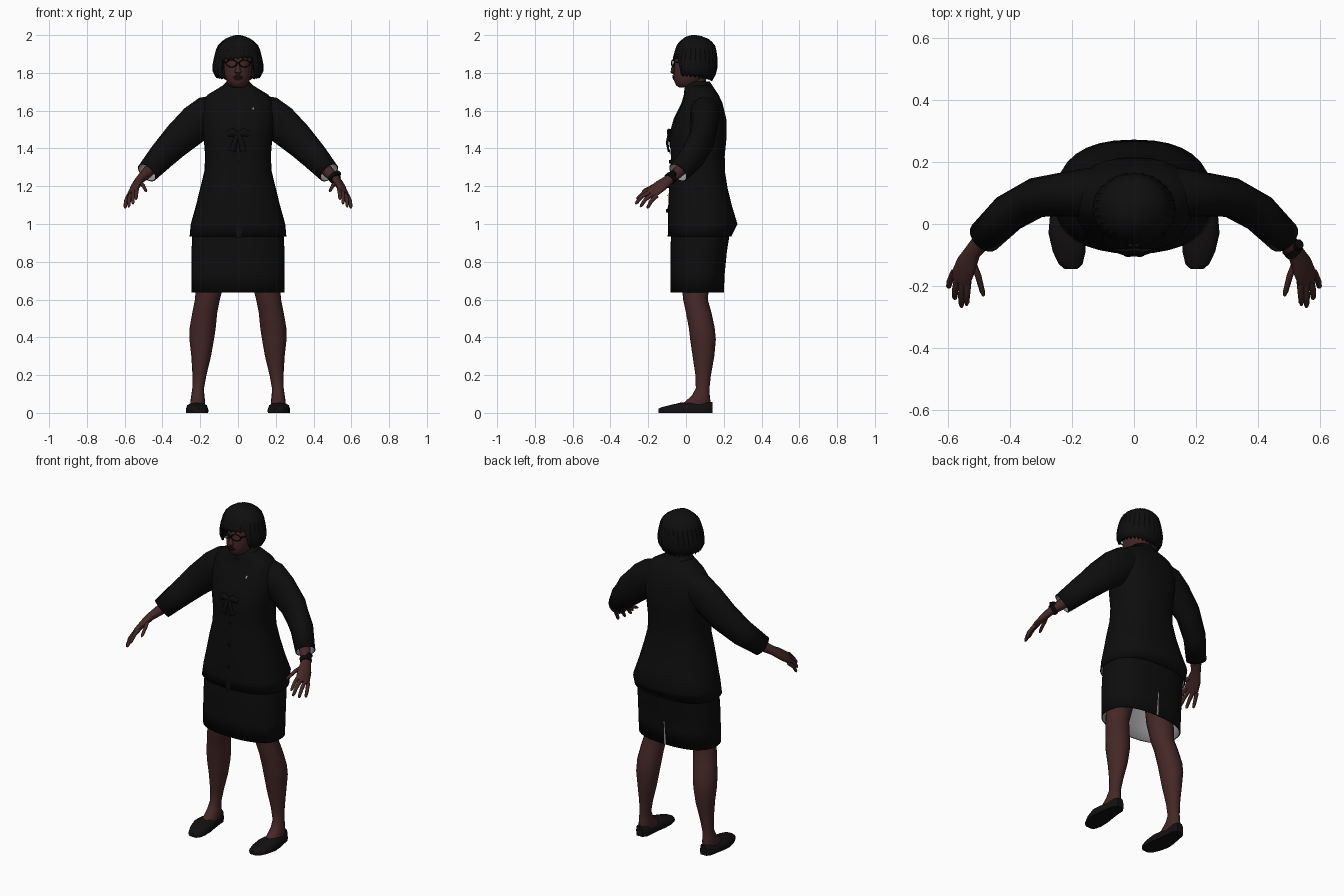
import bpy, bmesh, math
from mathutils import Vector


def material(name, r, g, b):
    m = bpy.data.materials.new(name)
    m.diffuse_color = (r, g, b, 1)
    return m


SKIN = material("dark_brown_skin", 0.058, 0.021, 0.020)
CLOTH = material("black_cloth", 0.004, 0.004, 0.0042)
HAIR = material("black_hair", 0.005, 0.0045, 0.0045)
SHOE = material("black_leather", 0.006, 0.005, 0.005)
LIPS = material("dark_lips", 0.010, 0.003, 0.003)
FRAME = material("black_plastic", 0.003, 0.003, 0.003)
LINING = material("grey_lining", 0.30, 0.30, 0.30)


def skin(name, rings, mat, cap0=True, cap1=True, closed=True, mirror=False, lining=0, angle=50):
    """Bridge equal rings of points into one surface."""
    bm = bmesh.new()
    rows = [[bm.verts.new(p) for p in r] for r in rings]
    n = len(rows[0])
    for a, b in zip(rows, rows[1:]):
        for i in range(n if closed else n - 1):
            j = (i + 1) % n
            bm.faces.new((a[i], a[j], b[j], b[i]))
    if closed and cap0:
        bm.faces.new(rows[0])
    if closed and cap1:
        bm.faces.new(rows[-1])
    bmesh.ops.recalc_face_normals(bm, faces=bm.faces)
    me = bpy.data.meshes.new(name)
    bm.to_mesh(me)
    bm.free()
    ob = bpy.data.objects.new(name, me)
    bpy.context.collection.objects.link(ob)
    me.materials.append(mat)
    bpy.ops.object.select_all(action='DESELECT')
    ob.select_set(True)
    bpy.context.view_layer.objects.active = ob
    bpy.ops.object.shade_smooth_by_angle(angle=math.radians(angle))
    if lining:
        me.materials.append(LINING)
        m = ob.modifiers.new("lining", 'SOLIDIFY')
        m.thickness, m.offset, m.material_offset = lining, -1, 1
    if mirror:
        ob.modifiers.new("mirror", 'MIRROR')
    return ob


def oval(cx, yf, yb, z, hw, n=24, e=2.0):
    """Horizontal superellipse from front edge yf to back edge yb."""
    cy, b, pts = (yf + yb) / 2, (yb - yf) / 2, []
    for i in range(n):
        t = 2 * math.pi * i / n
        s, c = math.sin(t), math.cos(t)
        pts.append(Vector((cx + hw * math.copysign(abs(s) ** (2 / e), s),
                           cy - b * math.copysign(abs(c) ** (2 / e), c), z)))
    return pts


def loft(name, rows, mat, n=24, e=2.0, **kw):
    """rows: (z, centre x, half width, front y, back y)"""
    return skin(name, [oval(cx, yf, yb, z, hw, n, e) for z, cx, hw, yf, yb in rows], mat, **kw)


def tube(name, pts, mat, hint=(0, 0, 1), n=8, **kw):
    """pts: (x, y, z, radius along hint, radius across)"""
    P, rings = [Vector(p[:3]) for p in pts], []
    for i, p in enumerate(pts):
        d = (P[min(i + 1, len(P) - 1)] - P[max(i - 1, 0)]).normalized()
        u = Vector(hint)
        u = (u - d * u.dot(d)).normalized()
        v = d.cross(u)
        rings.append([P[i] + u * p[3] * math.cos(2 * math.pi * k / n)
                      + v * p[4] * math.sin(2 * math.pi * k / n) for k in range(n)])
    return skin(name, rings, mat, **kw)


def sample(rows, z):
    """Interpolate (half width, front y, back y) of rows sorted downwards."""
    for a, b in zip(rows, rows[1:]):
        if b[0] <= z <= a[0]:
            t = (a[0] - z) / (a[0] - b[0])
            return [a[k] + (b[k] - a[k]) * t for k in (2, 3, 4)]
    return rows[-1][2:]


def strip(name, rows, body, e, mat, back=False, lift=0.005, **kw):
    """Thin plate lying on a lofted body; rows: (x start, x end, z)"""
    rings = []
    for xa, xb, z in rows:
        hw, yf, yb = sample(body, z)
        ring = []
        for k in range(5):
            x = xa + (xb - xa) * k / 4
            d = (yb - yf) / 2 * max(0, 1 - (abs(x) / hw) ** e) ** (1 / e) + lift
            ring.append(Vector((x, (yf + yb) / 2 + (d if back else -d), z)))
        rings.append(ring)
    return skin(name, rings, mat, closed=False, **kw)


# Jacket body and skirt
E = 2.4
JACKET = [(1.74, 0, 0.07, 0.015, 0.125), (1.715, 0, 0.11, 0.0, 0.15), (1.685, 0, 0.16, -0.005, 0.172),
          (1.64, 0, 0.19, -0.02, 0.193), (1.56, 0, 0.195, -0.06, 0.213), (1.46, 0, 0.182, -0.088, 0.215),
          (1.36, 0, 0.174, -0.08, 0.205), (1.28, 0, 0.178, -0.083, 0.206), (1.19, 0, 0.2, -0.09, 0.22),
          (1.1, 0, 0.222, -0.094, 0.242), (1.0, 0, 0.25, -0.096, 0.272), (0.935, 0, 0.256, -0.094, 0.24)]
loft("jacket", JACKET, CLOTH, 32, E, cap0=False, cap1=False, lining=0.006)
SKIRT = [(1.0, 0, 0.235, -0.075, 0.235), (0.94, 0, 0.243, -0.08, 0.23), (0.85, 0, 0.246, -0.082, 0.216),
         (0.74, 0, 0.247, -0.083, 0.205), (0.637, 0, 0.246, -0.083, 0.2)]
loft("skirt", SKIRT, CLOTH, 32, E, cap0=False, cap1=False, lining=0.006)
strip("skirt_slit", [(-0.002, 0.002, 0.78), (-0.004, 0.004, 0.71), (-0.008, 0.008, 0.638)],
      SKIRT, E, LINING, back=True, lift=0.002)

# Jacket details
strip("lapel", [(0.03, 0.075, 1.70), (0.035, 0.10, 1.64), (0.03, 0.10, 1.56), (0.015, 0.06, 1.46),
                (0.0, 0.01, 1.36)], JACKET, E, CLOTH, mirror=True)
strip("front_placket", [(-0.012, 0.02, z) for z in (1.36, 1.28, 1.19, 1.1, 1.0, 0.925)], JACKET, E, CLOTH)
strip("brooch", [(0.078, 0.086, 1.618), (0.078, 0.086, 1.605)], JACKET, E, LINING, lift=0.008)
for k, z in enumerate((1.33, 1.2, 1.07)):
    y = sample(JACKET, z)[1] - 0.006
    tube("button_%d" % k, [(0.004, y + 0.004, z, 0.01, 0.01), (0.004, y - 0.004, z, 0.01, 0.01)], FRAME)
tube("bow_loop", [(0.0, -0.085, 1.475, 0.012, 0.01), (0.03, -0.09, 1.485, 0.022, 0.012),
                  (0.058, -0.084, 1.475, 0.014, 0.008)], CLOTH, mirror=True)
tube("bow_tail", [(0.004, -0.09, 1.475, 0.01, 0.008), (0.018, -0.1, 1.43, 0.014, 0.007),
                  (0.03, -0.092, 1.385, 0.018, 0.005)], CLOTH, hint=(1, 0, 0), mirror=True)
loft("collar", [(1.755, 0, 0.06, 0.012, 0.125), (1.73, 0, 0.085, -0.005, 0.142),
                (1.69, 0, 0.13, -0.012, 0.168)], CLOTH, 24, cap0=False, cap1=False)

# Sleeves, open at the cuff
tube("sleeve", [(0.10, 0.1, 1.615, 0.075, 0.075), (0.15, 0.1, 1.585, 0.1, 0.08), (0.22, 0.096, 1.535, 0.1, 0.072),
                (0.315, 0.085, 1.45, 0.09, 0.065), (0.405, 0.035, 1.358, 0.075, 0.063),
                (0.482, -0.042, 1.272, 0.06, 0.056)], CLOTH, n=16, cap1=False, mirror=True, lining=0.005)

# Hands
ACROSS = (0.048, 0.025, -0.04)
tube("forearm_and_palm", [(0.45, -0.01, 1.305, 0.034, 0.034), (0.495, -0.06, 1.258, 0.03, 0.028),
                          (0.52, -0.09, 1.235, 0.028, 0.023), (0.54, -0.13, 1.205, 0.04, 0.02),
                          (0.556, -0.17, 1.175, 0.042, 0.016), (0.561, -0.188, 1.162, 0.036, 0.011)],
     SKIN, hint=ACROSS, n=12, mirror=True)
FINGERS = {"index_finger": ((0.535, -0.175, 1.19), (0.538, -0.222, 1.168), (0.54, -0.262, 1.13)),
           "middle_finger": ((0.552, -0.18, 1.175), (0.557, -0.232, 1.147), (0.556, -0.268, 1.105)),
           "ring_finger": ((0.568, -0.172, 1.16), (0.577, -0.215, 1.13), (0.578, -0.242, 1.09)),
           "little_finger": ((0.58, -0.155, 1.15), (0.594, -0.185, 1.12), (0.598, -0.205, 1.083)),
           "thumb": ((0.525, -0.115, 1.222), (0.503, -0.165, 1.205), (0.485, -0.232, 1.172))}
for name, pts in FINGERS.items():
    a, b, c = [Vector(p) for p in pts]
    path = [(a, 0.012), (b, 0.0105), (b.lerp(c, 0.8), 0.0085), (c, 0.004)]
    tube(name, [(*p, r, r) for p, r in path], SKIN, hint=ACROSS, n=8, mirror=True)

# Watch on one wrist
tube("watch_strap", [(0.505, -0.073, 1.249, 0.034, 0.031), (0.518, -0.089, 1.236, 0.034, 0.03)],
     FRAME, hint=ACROSS, n=12)
tube("watch_case", [(0.525, -0.07, 1.262, 0.018, 0.018), (0.533, -0.064, 1.275, 0.016, 0.016)], FRAME, n=10)

# Legs with feet, then shoes
loft("leg", [(0.9, 0.13, 0.085, -0.03, 0.14), (0.7, 0.145, 0.075, -0.025, 0.125), (0.6, 0.162, 0.066, -0.015, 0.115),
             (0.53, 0.176, 0.066, 0.0, 0.135), (0.45, 0.187, 0.069, 0.015, 0.152), (0.39, 0.192, 0.065, 0.022, 0.158),
             (0.3, 0.195, 0.052, 0.035, 0.15), (0.2, 0.204, 0.037, 0.05, 0.132), (0.13, 0.211, 0.031, 0.052, 0.124),
             (0.09, 0.213, 0.035, 0.03, 0.126), (0.06, 0.213, 0.039, -0.005, 0.13), (0.03, 0.214, 0.04, -0.05, 0.128)],
     SKIN, 16, mirror=True)
rings = []
for y, cx, hw, top in ((-0.145, 0.203, 0.02, 0.022), (-0.13, 0.204, 0.037, 0.03), (-0.09, 0.209, 0.051, 0.04),
                       (-0.03, 0.217, 0.057, 0.054), (0.02, 0.219, 0.051, 0.055), (0.07, 0.217, 0.043, 0.053),
                       (0.115, 0.215, 0.038, 0.06), (0.14, 0.214, 0.02, 0.058)):
    half = [(1.0, 0.0), (1.03, 0.35), (0.92, 0.75), (0.6, 0.95), (0.0, 1.0)]
    prof = half + [(-x, z) for x, z in reversed(half[:-1])]
    rings.append([Vector((cx + hw * x, y, top * z)) for x, z in prof])
skin("shoe", rings, SHOE, mirror=True)

# Neck, head and face
loft("neck", [(1.64, 0, 0.06, 0.0, 0.12), (1.7, 0, 0.052, 0.0, 0.105), (1.78, 0, 0.05, 0.0, 0.105)], SKIN, 16)
HEAD = [(1.95, 0, 0.05, -0.02, 0.1), (1.9, 0, 0.07, -0.052, 0.12), (1.86, 0, 0.074, -0.062, 0.125),
        (1.82, 0, 0.076, -0.062, 0.12), (1.785, 0, 0.07, -0.066, 0.11), (1.755, 0, 0.06, -0.062, 0.09),
        (1.733, 0, 0.045, -0.052, 0.06), (1.722, 0, 0.025, -0.035, 0.03)]
loft("head", HEAD, SKIN, 24)
tube("nose", [(0, -0.058, 1.855, 0.008, 0.006), (0, -0.068, 1.825, 0.011, 0.01),
              (0, -0.07, 1.805, 0.019, 0.012), (0, -0.062, 1.795, 0.012, 0.006)], SKIN, hint=(1, 0, 0))
strip("lips", [(-0.012, 0.012, 1.79), (-0.03, 0.03, 1.778), (-0.024, 0.024, 1.768), (-0.01, 0.01, 1.761)],
      HEAD, 2.0, LIPS, lift=0.006)

# Glasses: two rims, bridge and temples
bpy.ops.mesh.primitive_torus_add(major_segments=20, minor_segments=6, major_radius=0.026, minor_radius=0.0035,
                                 location=(0.034, -0.069, 1.85), rotation=(math.pi / 2, 0, 0.25))
rim = bpy.context.object
rim.name = "glasses_rim"
rim.scale = (1.1, 0.72, 1)
rim.data.materials.append(FRAME)
bpy.ops.object.transform_apply(location=True, rotation=True, scale=True)
rim.modifiers.new("mirror", 'MIRROR')
tube("glasses_bridge", [(-0.009, -0.074, 1.855, 0.003, 0.003), (0.009, -0.074, 1.855, 0.003, 0.003)], FRAME, n=6)
tube("glasses_temple", [(0.06, -0.062, 1.855, 0.004, 0.003), (0.082, -0.03, 1.857, 0.004, 0.003),
                        (0.084, 0.04, 1.855, 0.004, 0.003)], FRAME, n=6, mirror=True)

# Bobbed hair with fringe, jagged ends and strand ridges
BOB = [(2.0, 0, 0.012, 0.03, 0.055), (1.993, 0, 0.04, 0.0, 0.088), (1.98, 0, 0.068, -0.018, 0.12),
       (1.96, 0, 0.095, -0.04, 0.143), (1.94, 0, 0.112, -0.052, 0.157), (1.88, 0, 0.128, -0.07, 0.167),
       (1.82, 0, 0.139, -0.07, 0.167), (1.785, 0, 0.125, -0.06, 0.155), (1.74, 0, 0.09, -0.04, 0.13)]
N, ROWS = 56, 10
rings = [[] for _ in range(ROWS + 1)]
for i in range(N):
    t = 2 * math.pi * i / N
    f = min(t, 2 * math.pi - t)
    low = 1.79 - 0.035 * f / math.pi + 0.014 * (i % 2)
    if f < 0.75:
        low = 1.872 + 0.012 * math.sin(t) + 0.012 * (i % 2)
    for k in range(ROWS + 1):
        z = 2.0 - (2.0 - low) * (k / ROWS) ** 1.6
        hw, yf, yb = sample(BOB, z)
        r = 1.0 - 0.035 * (i % 2)
        rings[k].append(Vector((hw * r * math.sin(t), (yf + yb) / 2 - (yb - yf) / 2 * r * math.cos(t), z)))
hair = skin("hair", rings, HAIR, cap1=False, angle=35)
m = hair.modifiers.new("thickness", 'SOLIDIFY')
m.thickness, m.offset = 0.012, -1
